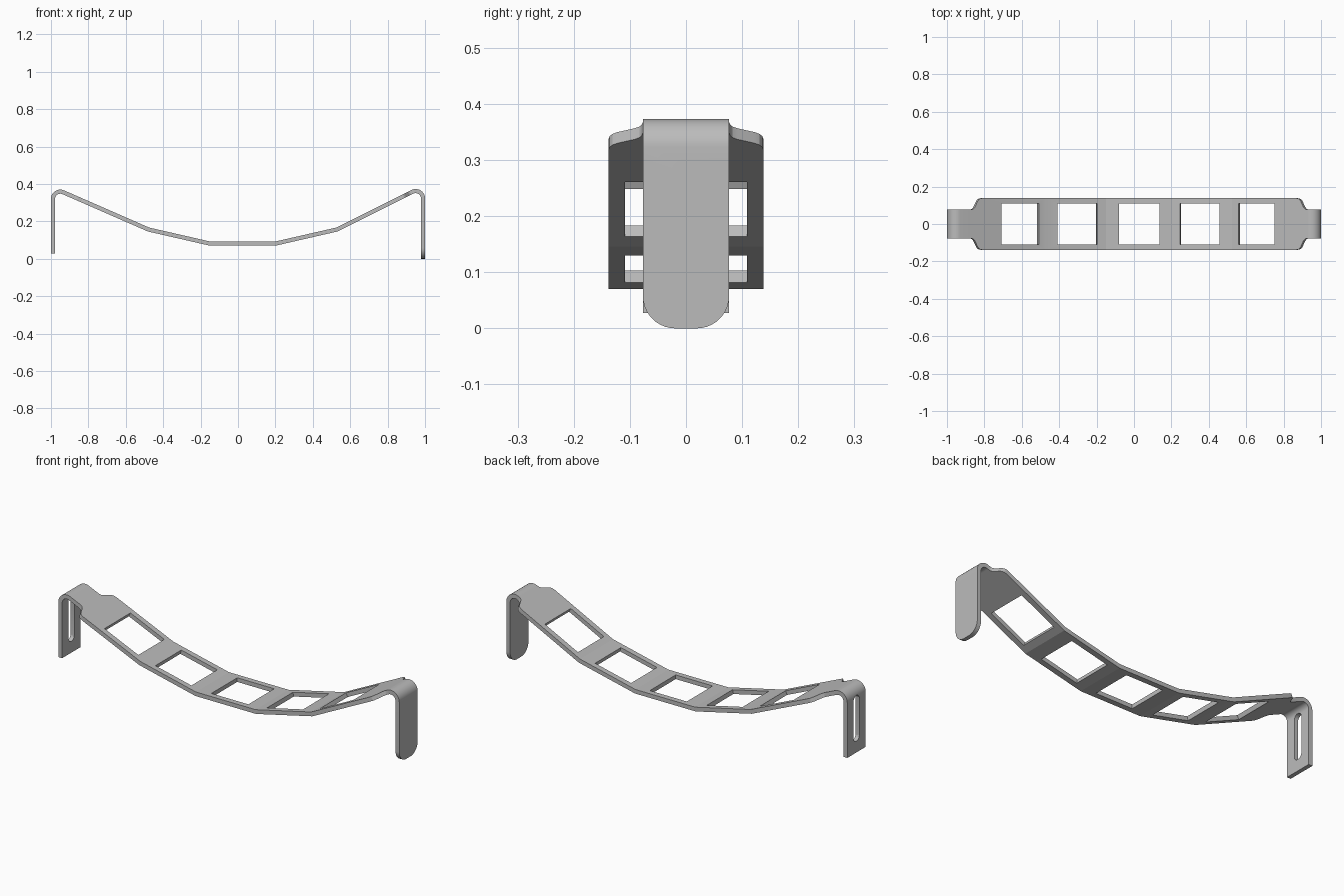
import bpy, bmesh, math
from mathutils import Vector, Matrix

if "Cube" in bpy.data.objects:
    bpy.data.objects.remove(bpy.data.objects["Cube"], do_unlink=True)

THICK, HALF_WIDE, HALF_LEG, BEND = 0.022, 0.138, 0.077, 0.05
WINDOW, SLOT = 0.217, 0.025
KNEES = [(-0.475, 0.167), (-0.15, 0.0925), (0.2, 0.0925), (0.525, 0.167)]
# side, leg bottom height, bend top height, x where the neck gets narrow
ENDS = [(-1, 0.027, 0.37, 0.867), (1, 0.0, 0.373, 0.922)]

steel = bpy.data.materials.new("grey_steel")
steel.use_nodes = True
steel.diffuse_color = (0.5, 0.5, 0.5, 1)
steel.node_tree.nodes["Principled BSDF"].inputs["Base Color"].default_value = (0.5, 0.5, 0.5, 1)


def arc(cx, cy, r, start, end, steps=10):
    angles = [math.radians(start + (end - start) * i / steps) for i in range(steps + 1)]
    return [(cx + r * math.cos(a), cy + r * math.sin(a)) for a in angles]


def prism(name, points, half_depth, frame):
    """Extrude a 2D outline both ways along the third axis of a frame."""
    bm = bmesh.new()
    face = bm.faces.new([bm.verts.new((a, b, -half_depth)) for a, b in points])
    grown = bmesh.ops.extrude_face_region(bm, geom=[face])["geom"]
    bmesh.ops.translate(bm, vec=(0, 0, 2 * half_depth),
                        verts=[v for v in grown if isinstance(v, bmesh.types.BMVert)])
    bm.transform(frame)
    bmesh.ops.recalc_face_normals(bm, faces=bm.faces)
    mesh = bpy.data.meshes.new(name)
    bm.to_mesh(mesh)
    bm.free()
    mesh.materials.append(steel)
    ob = bpy.data.objects.new(name, mesh)
    bpy.context.collection.objects.link(ob)
    return ob


def make_frame(u, v, origin):
    u, v = Vector(u).normalized(), Vector(v)
    m = Matrix((u, v, u.cross(v))).transposed().to_4x4()
    m.translation = Vector(origin)
    return m


def offset(path, d):
    """Mitred parallel of an open path."""
    dirs = [(Vector(b) - Vector(a)).normalized() for a, b in zip(path, path[1:])]
    result = []
    for i, p in enumerate(path):
        d0, d1 = dirs[max(i - 1, 0)], dirs[min(i, len(dirs) - 1)]
        n0, n1 = Vector((d0.y, -d0.x)), Vector((d1.y, -d1.x))
        mid = (n0 + n1).normalized()
        result.append(tuple(Vector(p) + mid * (d / mid.dot(n0))))
    return result


# Upper line of the bent strip, leg to leg
def end_line(side, bottom, top, knee):
    cx, cz = 1 - BEND, top - BEND
    dx, dz = cx - abs(knee[0]), cz - knee[1]
    tilt = math.degrees(math.atan2(dz, dx) + math.asin(BEND / math.hypot(dx, dz)))
    return [(side * x, z) for x, z in [(1, bottom)] + arc(cx, cz, BEND, 0, 90 + tilt, 14)]


left = end_line(*ENDS[0][:3], KNEES[0])
right = end_line(*ENDS[1][:3], KNEES[-1])
line = left + KNEES + right[::-1]
SPAN = line[len(left) - 1:len(left) + len(KNEES) + 1]


def sheet_frame(x):
    """Frame lying in the sheet at x."""
    for a, b in zip(SPAN, SPAN[1:]):
        if x <= b[0] or b == SPAN[-1]:
            slope = (b[1] - a[1]) / (b[0] - a[0])
            return make_frame((1, 0, slope), (0, 1, 0), (x, 0, a[1] + slope * (x - a[0])))


side_frame = make_frame((1, 0, 0), (0, 0, 1), (0, 0, 0))
strap = prism("bent_strap", line + offset(line, THICK)[::-1], HALF_WIDE, side_frame)

cutters = []
# Square windows along the strap
h = WINDOW / 2
for x in (-0.608, -0.303, 0.028, 0.352, 0.655):
    cutters.append(prism("window_cutter", [(-h, -h), (h, -h), (h, h), (-h, h)], 0.06, sheet_frame(x)))

for side, bottom, top, neck in ENDS:
    # Necks with rounded shoulders, then narrow legs
    shoulder = [(-0.062, 0.15), (-0.062, 0.138), (-0.05, 0.136), (-0.041, 0.131), (-0.034, 0.122),
                (-0.019, 0.092), (-0.012, 0.083), (-0.005, 0.079), (0.005, HALF_LEG),
                (0.25, HALF_LEG), (0.25, 0.15)]
    for s in (-1, 1):
        cutters.append(prism("neck_cutter", [(side * a, s * b) for a, b in shoulder], 0.09,
                             sheet_frame(side * neck)))
        box = [(x * side, s * y) for x, y in ((0.95, HALF_LEG), (1.1, HALF_LEG), (1.1, 0.2), (0.95, 0.2))]
        cutters.append(prism("leg_cutter", box, 0.6, Matrix()))
    # Rounded leg foot and long slot
    leg_frame = make_frame((0, 1, 0), (0, 0, 1), (side, 0, bottom))
    r = 0.058
    foot = arc(r - HALF_LEG, r, r, 180, 270) + arc(HALF_LEG - r, r, r, 270, 360)
    foot += [(0.1, r), (0.1, -0.05), (-0.1, -0.05), (-0.1, r)]
    cutters.append(prism("foot_cutter", foot, 0.05, leg_frame))
    slot = arc(0, 0.085, SLOT, 180, 360, 14) + arc(0, 0.277, SLOT, 0, 180, 14)
    cutters.append(prism("slot_cutter", slot, 0.035, leg_frame))

bpy.context.view_layer.objects.active = strap
for cutter in cutters:
    cutter.hide_render = True
    mod = strap.modifiers.new("cut", "BOOLEAN")
    mod.operation, mod.solver, mod.object = "DIFFERENCE", "EXACT", cutter
    bpy.ops.object.modifier_apply(modifier=mod.name)
    bpy.data.objects.remove(cutter, do_unlink=True)

# Smooth bends with crisp edges
bpy.ops.object.select_all(action="DESELECT")
strap.select_set(True)
bpy.ops.object.shade_smooth_by_angle(angle=math.radians(12))
